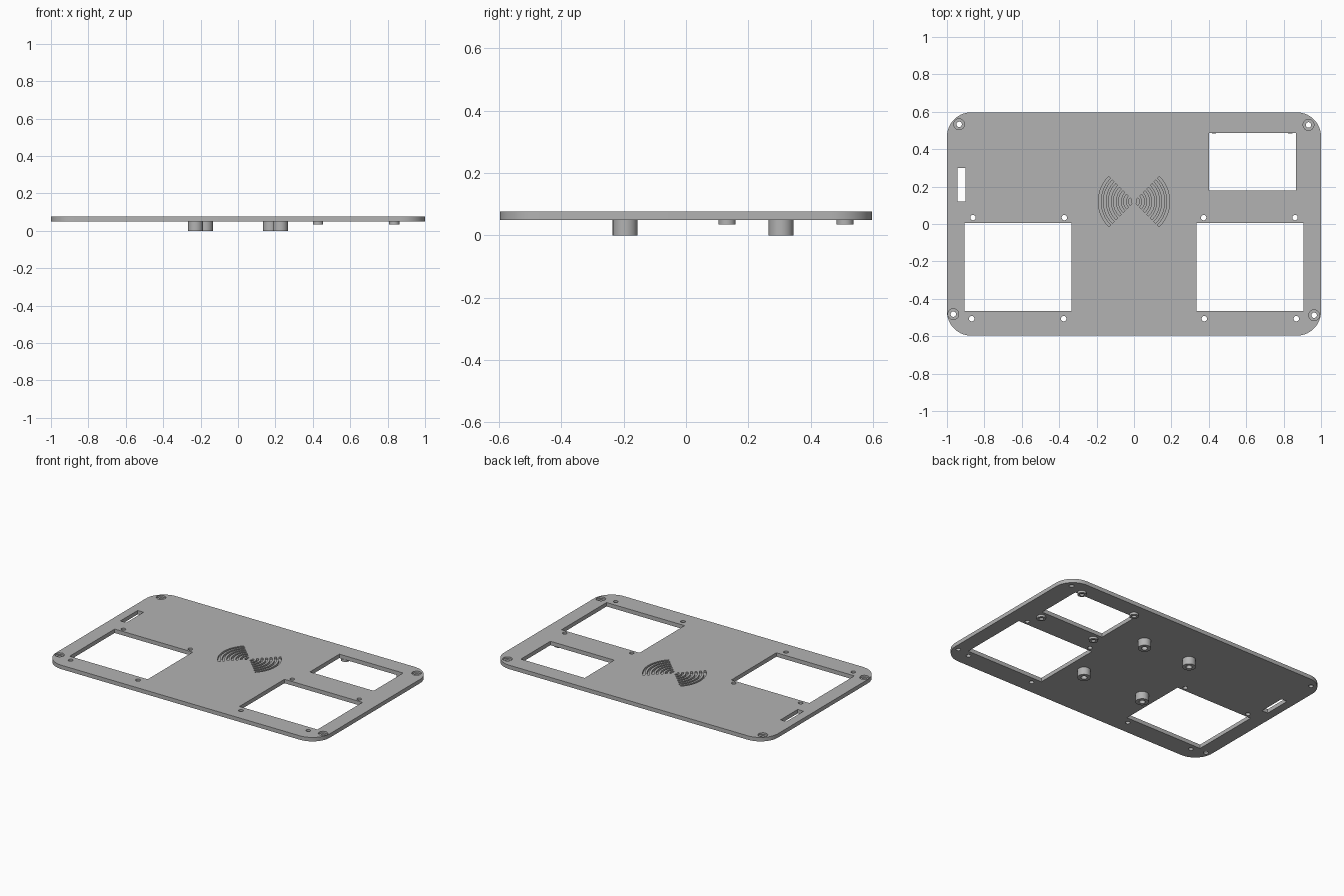
import bpy, bmesh
from math import sin, cos, pi, radians

if "Cube" in bpy.data.objects:
    bpy.data.objects.remove(bpy.data.objects["Cube"], do_unlink=True)

BOTTOM, TOP = 0.05, 0.076
RECESS = TOP - 0.012

grey = bpy.data.materials.new("plain_grey")
grey.use_nodes = True
colour = (0.45, 0.45, 0.45, 1)
grey.diffuse_color = colour
grey.node_tree.nodes["Principled BSDF"].inputs["Base Color"].default_value = colour


def arc(cx, cy, r, start, end, n):
    """Points along an arc, angles in degrees."""
    angles = [radians(start + (end - start) * i / n) for i in range(n + 1)]
    return [(cx + r * cos(a), cy + r * sin(a)) for a in angles]


def circle(cx, cy, r, n=32):
    return arc(cx, cy, r, 0, 360, n)[:-1]


def rect(x0, x1, y0, y1):
    return [(x0, y0), (x1, y0), (x1, y1), (x0, y1)]


def rounded_rect(hx, hy, r):
    pts = []
    for i, (sx, sy) in enumerate([(1, 1), (-1, 1), (-1, -1), (1, -1)]):
        pts += arc(sx * (hx - r), sy * (hy - r), r, 90 * i, 90 * i + 90, 14)
    return pts


def prism(bm, pts, z0, z1):
    """Closed upright prism over an anticlockwise outline."""
    low = [bm.verts.new((x, y, z0)) for x, y in pts]
    high = [bm.verts.new((x, y, z1)) for x, y in pts]
    bm.faces.new(low[::-1])
    bm.faces.new(high)
    for i in range(len(pts)):
        j = (i + 1) % len(pts)
        bm.faces.new((low[i], low[j], high[j], high[i]))


def finish(name, bm):
    mesh = bpy.data.meshes.new(name)
    bmesh.ops.recalc_face_normals(bm, faces=bm.faces)
    bm.to_mesh(mesh)
    bm.free()
    obj = bpy.data.objects.new(name, mesh)
    bpy.context.collection.objects.link(obj)
    mesh.materials.append(grey)
    return obj


def prisms(name, outlines, z0, z1):
    bm = bmesh.new()
    for pts in outlines:
        prism(bm, pts, z0, z1)
    return finish(name, bm)


def cut(obj, cutter):
    """Subtract the cutter, bake the result and discard the cutter."""
    mod = obj.modifiers.new("cut", "BOOLEAN")
    mod.operation, mod.solver, mod.object = "DIFFERENCE", "EXACT", cutter
    baked = bpy.data.meshes.new_from_object(
        obj.evaluated_get(bpy.context.evaluated_depsgraph_get()))
    obj.modifiers.clear()
    obj.data = baked
    bpy.data.objects.remove(cutter, do_unlink=True)


# Rounded panel
panel = prisms("panel", [rounded_rect(1, 0.597, 0.13)], BOTTOM, TOP)

# Windows, side slot and screw holes through the panel
corner_holes = [(-0.935, 0.533), (0.933, 0.53), (-0.966, -0.482), (0.963, -0.488)]
openings = [rect(0.4, 0.866, 0.178, 0.486), rect(-0.943, -0.9, 0.12, 0.3)]
for s in (-1, 1):
    openings.append(rect(*sorted((s * 0.335, s * 0.905)), -0.464, 0.006))
    for x, y in [(0.372, 0.034), (0.861, 0.034), (0.376, -0.506), (0.868, -0.506)]:
        openings.append(circle(s * x, y, 0.0145))
openings += [circle(x, y, 0.0145) for x, y in corner_holes]
cut(panel, prisms("opening_cutter", openings, BOTTOM - 0.1, TOP + 0.1))

# Screw-head recesses and the two fans of shallow arc grooves
recesses = [circle(x, y, 0.029) for x, y in corner_holes]
for middle in (0, 180):
    for i in range(7):
        r = 0.022 + i * 0.027
        a, b = middle - 45, middle + 45
        recesses.append(arc(0, 0.12, r + 0.0065, a, b, 16)
                        + arc(0, 0.12, r - 0.0065, b, a, 16))
cut(panel, prisms("recess_cutter", recesses, RECESS, TOP + 0.1))


def standoff(name, x, y, r, hole, z0):
    """Round post under the panel with a blind screw hole."""
    bm = bmesh.new()
    profile = [(r, BOTTOM), (r, z0), (hole, z0), (hole, BOTTOM - 0.001)]
    rings = [[bm.verts.new((px, py, z)) for px, py in circle(x, y, radius)]
             for radius, z in profile]
    for a, b in zip(rings, rings[1:]):
        for i in range(len(a)):
            j = (i + 1) % len(a)
            bm.faces.new((a[i], a[j], b[j], b[i]))
    bm.faces.new(rings[0])
    bm.faces.new(rings[-1])
    return finish(name, bm)


# Tall board posts near the middle, short posts around the small window
parts = [panel]
for side, s in (("right", -1), ("left", 1)):
    parts.append(standoff("front_post_" + side, s * 0.227, -0.195, 0.04, 0.019, 0))
    parts.append(standoff("back_post_" + side, s * 0.174, 0.305, 0.04, 0.019, 0))
for row, y in (("front", 0.132), ("back", 0.51)):
    for side, x in (("right", 0.428), ("left", 0.835)):
        parts.append(standoff(f"window_post_{row}_{side}", x, y, 0.0275, 0.014, 0.035))

# Smooth round walls, keep edges crisp
bpy.ops.object.select_all(action="DESELECT")
for obj in parts:
    obj.select_set(True)
bpy.context.view_layer.objects.active = panel
bpy.ops.object.shade_smooth_by_angle(angle=radians(30))
